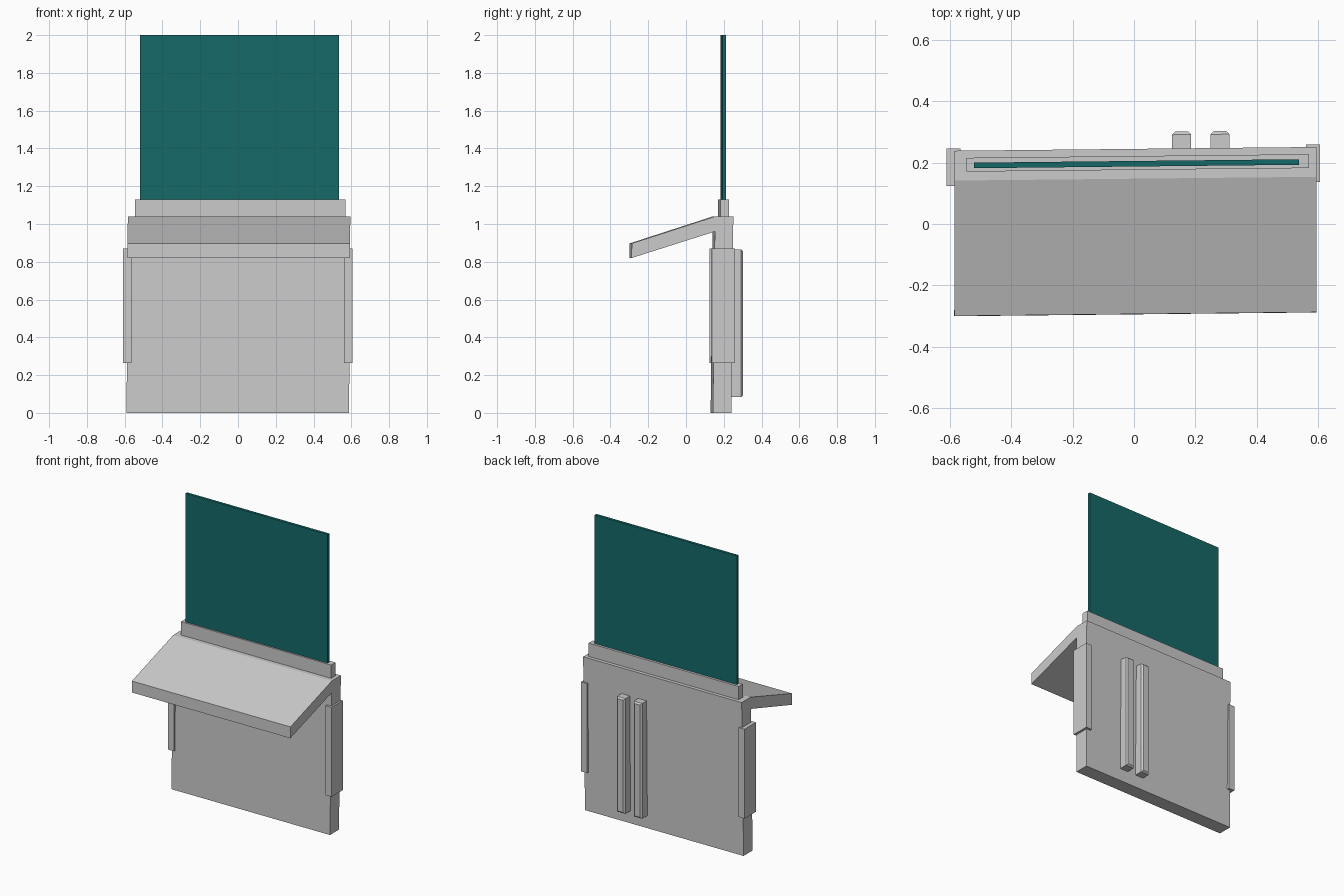
import bpy, bmesh

if "Cube" in bpy.data.objects:
    bpy.data.objects.remove(bpy.data.objects["Cube"])

YAW = 0.0105      # the whole model is turned very slightly about z
LEAN = 0.0105     # the panel leans back slightly toward its top


def finish(name, bm, lean=0.0):
    """Apply the slight turn and lean, then link the object."""
    for v in bm.verts:
        x, y, z = v.co
        v.co.x = x + lean * 0.6 * z
        v.co.y = y + YAW * x + lean * (z - 1)
    bmesh.ops.recalc_face_normals(bm, faces=bm.faces)
    me = bpy.data.meshes.new(name)
    bm.to_mesh(me)
    bm.free()
    ob = bpy.data.objects.new(name, me)
    bpy.context.collection.objects.link(ob)
    return ob


def box(name, xr, yr, zr, lean=0.0, chamfer=0.0):
    bm = bmesh.new()
    bmesh.ops.create_cube(bm, size=1)
    for v in bm.verts:
        v.co = [a + (b - a) * (c + 0.5) for (a, b), c in zip((xr, yr, zr), v.co)]
    if chamfer:
        # chamfer every edge of the exposed back face
        back = [e for e in bm.edges if all(v.co.y > yr[1] - 1e-4 for v in e.verts)]
        bmesh.ops.bevel(bm, geom=back, offset=chamfer, segments=1, affect='EDGES')
    return finish(name, bm, lean)


def extrude_x(name, profile, x0, x1, lean=0.0):
    bm = bmesh.new()
    f = bm.faces.new([bm.verts.new((x0, y, z)) for y, z in profile])
    r = bmesh.ops.extrude_face_region(bm, geom=[f])
    for v in r["geom"]:
        if isinstance(v, bmesh.types.BMVert):
            v.co.x = x1
    return finish(name, bm, lean)


# Main upright panel
box("main_panel", (-0.59, 0.588), (0.147, 0.244), (0, 1.04), LEAN)

# Sloping canopy on the front
extrude_x("canopy", [(0.147, 1.04), (-0.292, 0.897), (-0.292, 0.82), (0.147, 0.96)],
          -0.59, 0.588, LEAN)

# Collar and coloured sheet standing on the panel
box("collar", (-0.545, 0.57), (0.176, 0.221), (1.03, 1.13))
sheet = box("upper_sheet", (-0.52, 0.536), (0.187, 0.205), (1.10, 2.0))
teal = bpy.data.materials.new("teal")
teal.diffuse_color = (0.008, 0.14, 0.14, 1)
teal.use_nodes = True
teal.node_tree.nodes["Principled BSDF"].inputs["Base Color"].default_value = teal.diffuse_color
sheet.data.materials.append(teal)

# Clamps wrapped round both side edges
for side, xr in (("left", (-0.61, -0.565)), ("right", (0.56, 0.605))):
    box(side + "_clamp", xr, (0.130, 0.252), (0.265, 0.87))

# Two chamfered ribs on the back
for i, x in enumerate((0.155, 0.28)):
    box(f"back_rib_{i + 1}", (x - 0.031, x + 0.031), (0.225, 0.299), (0.085, 0.865),
        chamfer=0.01)
